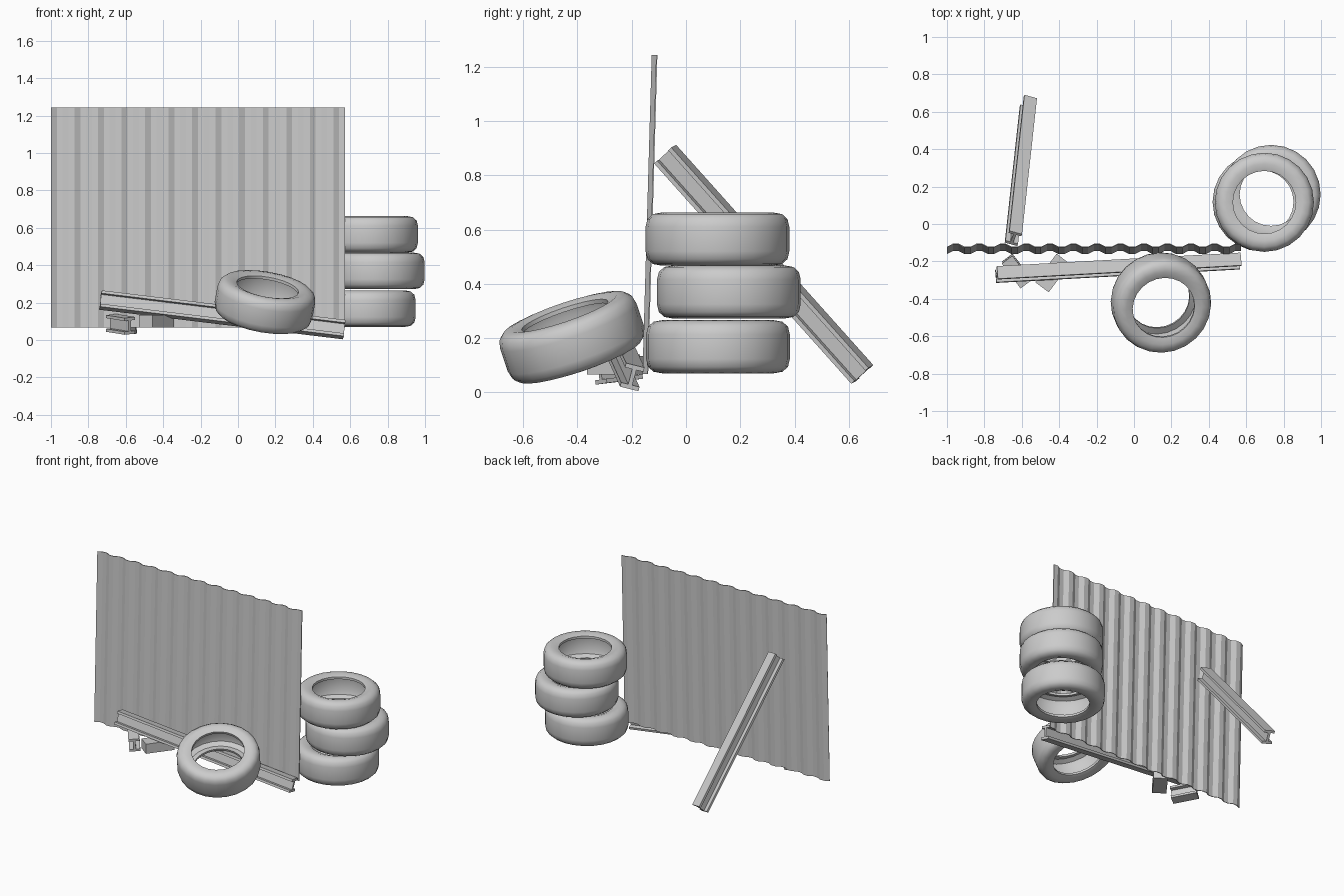
import bpy, bmesh, math
from mathutils import Vector, Matrix

if "Cube" in bpy.data.objects:
    bpy.data.objects.remove(bpy.data.objects["Cube"])


def make_object(name, verts, faces):
    mesh = bpy.data.meshes.new(name)
    mesh.from_pydata(verts, [], faces)
    bm = bmesh.new()
    bm.from_mesh(mesh)
    bmesh.ops.recalc_face_normals(bm, faces=bm.faces)
    bm.to_mesh(mesh)
    bm.free()
    obj = bpy.data.objects.new(name, mesh)
    bpy.context.collection.objects.link(obj)
    return obj


def smooth(obj, angle):
    bpy.ops.object.select_all(action='DESELECT')
    obj.select_set(True)
    bpy.context.view_layer.objects.active = obj
    bpy.ops.object.shade_smooth_by_angle(angle=math.radians(angle))


# Tyre: hollow lathed section, upper half mirrored to the lower half
def tyre(name, centre, axis=(0, 0, 1), sides=24):
    outer = [(0.265, 0.045), (0.258, 0.074), (0.238, 0.092), (0.205, 0.098), (0.168, 0.086)]
    inner = [(0.168, 0.070), (0.205, 0.082), (0.236, 0.068), (0.245, 0.040)]
    half = outer + inner
    section = half + [(r, -z) for r, z in reversed(half)]
    n = len(section)
    turn = Vector((0, 0, 1)).rotation_difference(Vector(axis)).to_matrix()
    verts, faces = [], []
    for i in range(sides):
        a = math.tau * i / sides
        for r, z in section:
            verts.append(turn @ Vector((r * math.cos(a), r * math.sin(a), z)) + Vector(centre))
        j = (i + 1) % sides
        for k in range(n):
            m = (k + 1) % n
            faces.append((i * n + k, j * n + k, j * n + m, i * n + m))
    smooth(make_object(name, verts, faces), 40)


# Beam: I-shaped section swept between two points
def beam(name, start, end, roll, w=0.07, h=0.09, t=0.016):
    a, b = Vector(start), Vector(end)
    d = (b - a).normalized()
    up = Vector((0, 0, 1))
    up = (up - d * up.dot(d)).normalized()
    up = Matrix.Rotation(math.radians(roll), 3, d) @ up
    side = d.cross(up)
    f, k, g = w / 2, t / 2, h / 2 - t
    right = [(f, h / 2), (f, g), (k, g), (k, -g), (f, -g), (f, -h / 2)]
    section = right + [(-x, y) for x, y in reversed(right)]
    n = len(section)
    verts = [p + side * x + up * y for p in (a, b) for x, y in section]
    faces = [(i, (i + 1) % n, n + (i + 1) % n, n + i) for i in range(n)]
    # end caps split into upper flange, web and lower flange
    for o in (0, n):
        for cap in ((0, 1, 2, 9, 10, 11), (2, 3, 8, 9), (3, 4, 5, 6, 7, 8)):
            faces.append(tuple(o + i for i in cap))
    make_object(name, verts, faces)


# Corrugated sheet, leaning slightly back
steps, x0, x1 = 50, -1.0, 0.572
wave = (-0.008, 0.008, 0.008, -0.008)
verts, faces = [], []
for i in range(steps + 1):
    x = x0 + (x1 - x0) * i / steps
    y = wave[i % 4]
    verts += [(x, -0.15 + y, 0.067), (x, -0.116 + y, 1.243)]
    if i:
        faces.append((2 * i - 2, 2 * i, 2 * i + 1, 2 * i - 1))
sheet = make_object("corrugated_sheet", verts, faces)
thick = sheet.modifiers.new("thickness", 'SOLIDIFY')
thick.thickness = 0.005
thick.offset = 0

# Stack of tyres and one lying tilted in front
for name, c in (("stack_tyre_bottom", (0.685, 0.118, 0.168)),
                ("stack_tyre_middle", (0.733, 0.158, 0.370)),
                ("stack_tyre_top", (0.697, 0.116, 0.565))):
    tyre(name, c)
tyre("leaning_tyre", (0.144, -0.42, 0.203), (0.18, -0.34, 1))

# Steel beams
beam("front_beam", (-0.735, -0.27, 0.214), (0.568, -0.198, 0.056), -14)
beam("rear_beam", (-0.565, 0.65, 0.066), (-0.645, -0.077, 0.878), 12 * -1)
beam("beam_offcut", (-0.678, -0.185, 0.092), (-0.578, -0.318, 0.076), 5)

# Solid block under the front beam
bpy.ops.mesh.primitive_cube_add(size=1, location=(-0.435, -0.262, 0.1),
                                rotation=(0, 0, math.radians(53)))
block = bpy.context.object
block.name = "block"
block.scale = (0.19, 0.09, 0.067)
